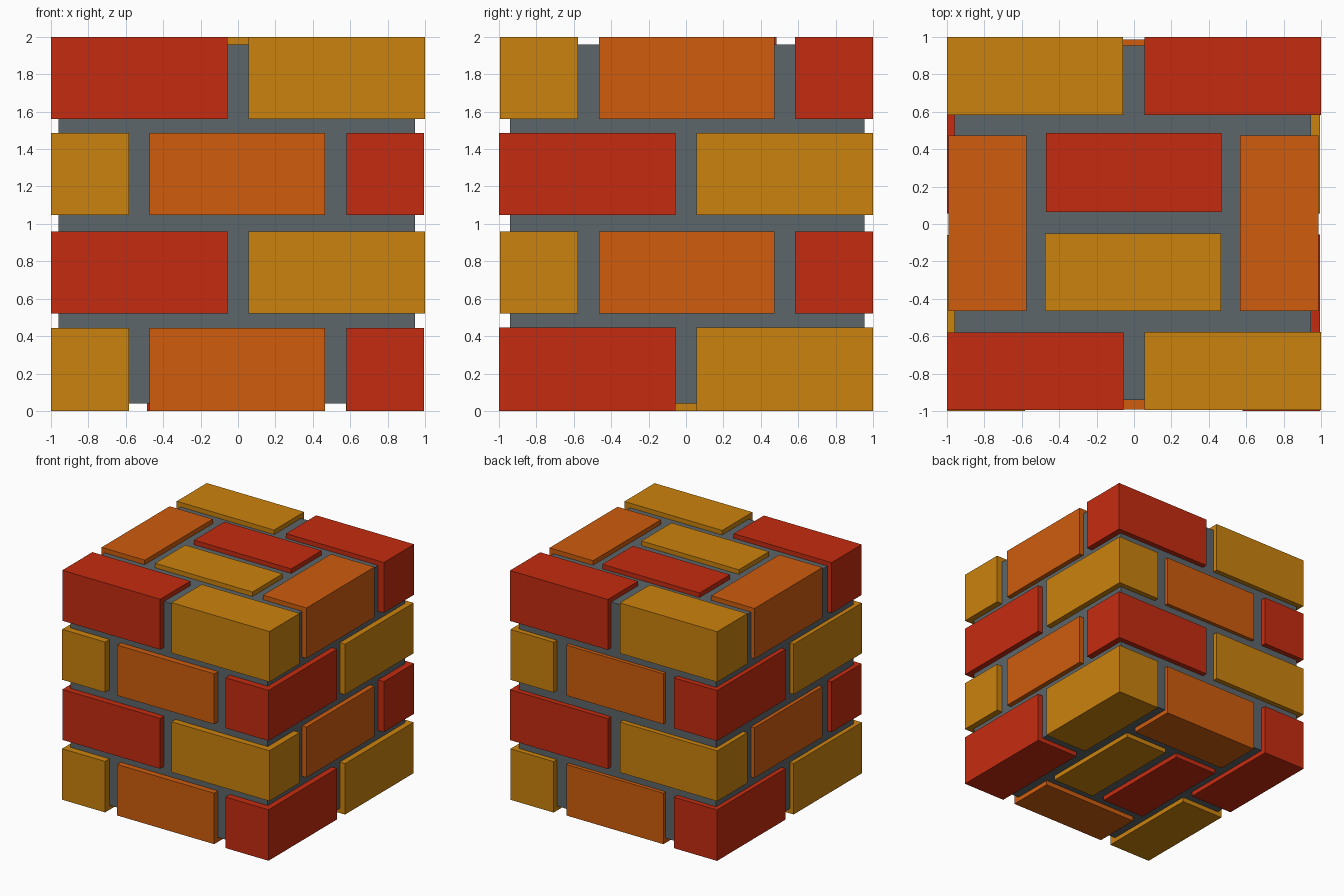
import bpy
import bmesh
from mathutils import Matrix, Vector

if "Cube" in bpy.data.objects:
    bpy.data.objects.remove(bpy.data.objects["Cube"])


def material(name, rgb):
    m = bpy.data.materials.new(name)
    m.diffuse_color = (*rgb, 1)
    m.use_nodes = True
    m.node_tree.nodes["Principled BSDF"].inputs["Base Color"].default_value = m.diffuse_color
    return m


RED = material("brick red", (0.56, 0.025, 0.005))
AMBER = material("brick amber", (0.60, 0.225, 0.004))
ORANGE = material("brick orange", (0.62, 0.108, 0.004))
GREY = material("mortar grey", (0.108, 0.132, 0.142))


def box(name, x0, x1, y0, y1, z0, z1, mat, turned=False):
    bm = bmesh.new()
    bmesh.ops.create_cube(bm, size=1)
    bmesh.ops.scale(bm, vec=Vector((x1 - x0, y1 - y0, z1 - z0)), verts=bm.verts)
    bmesh.ops.translate(bm, vec=Vector(((x0 + x1) / 2, (y0 + y1) / 2, (z0 + z1) / 2)), verts=bm.verts)
    if turned:
        bm.transform(Matrix.Rotation(1.5707963268, 4, 'Z'))
    me = bpy.data.meshes.new(name)
    bm.to_mesh(me)
    bm.free()
    me.materials.append(mat)
    ob = bpy.data.objects.new(name, me)
    bpy.context.collection.objects.link(ob)


# Mortar core
box("mortar_core", -0.96, 0.945, -0.94, 0.955, 0.04, 1.96, GREY)

# One course of bricks: name, x range, y range, colour
RING = [
    ("front_left", -1, -0.055, -0.995, -0.58, RED),
    ("front_right", 0.055, 1, -0.995, -0.578, AMBER),
    ("back_left", -1, -0.06, 0.583, 0.998, AMBER),
    ("back_right", 0.055, 1, 0.583, 1, RED),
    ("left_side", -0.992, -0.575, -0.465, 0.473, ORANGE),
    ("right_side", 0.567, 0.987, -0.465, 0.473, ORANGE),
]
# Inner pair, showing only on the top and bottom
CENTRE = [
    ("centre_back", -0.47, 0.468, 0.065, 0.485, RED),
    ("centre_front", -0.475, 0.465, -0.465, -0.05, AMBER),
]

# Four courses, every other one turned a quarter
COURSES = [(0, 0.445), (0.52, 0.96), (1.047, 1.487), (1.56, 2)]
for i, (z0, z1) in enumerate(COURSES):
    bricks = RING + (CENTRE if i in (0, 3) else [])
    for name, x0, x1, y0, y1, mat in bricks:
        box(f"brick_course{i + 1}_{name}", x0, x1, y0, y1, z0, z1, mat, i % 2 == 0)
